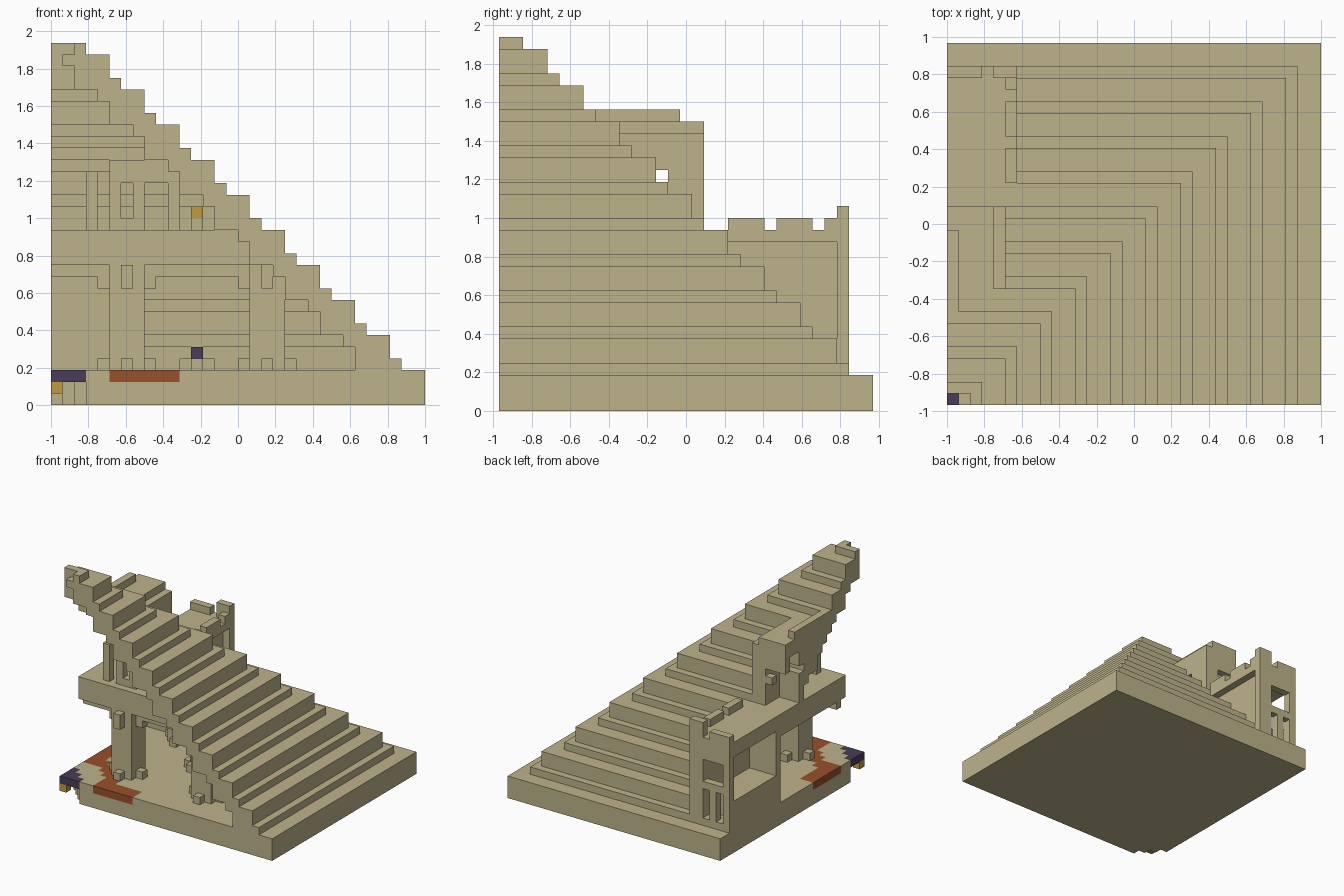
import bpy, bmesh, math
from mathutils import Vector

if "Cube" in bpy.data.objects:
    bpy.data.objects.remove(bpy.data.objects["Cube"], do_unlink=True)

U = 1 / 16                       # block size
ORIGIN = Vector((-1, -0.96875, 0))
cells = {}                       # block -> (part name, colour index)


def fill(part, x, y, z, colour=0):
    for i in range(*x):
        for j in range(*y):
            for k in range(*z):
                cells[i, j, k] = (part, colour)


def cut(x, y, z):
    for i in range(*x):
        for j in range(*y):
            for k in range(*z):
                cells.pop((i, j, k), None)


def make_material(name, rgb):
    m = bpy.data.materials.new(name)
    m.use_nodes = True
    m.diffuse_color = (*rgb, 1)
    m.node_tree.nodes["Principled BSDF"].inputs["Base Color"].default_value = (*rgb, 1)
    return m


STONE, RED, PURPLE, GOLD = range(4)
materials = [make_material("sandstone", (0.51, 0.45, 0.26)),
             make_material("red_clay", (0.32, 0.08, 0.025)),
             make_material("dark_purple", (0.065, 0.045, 0.10)),
             make_material("gold", (0.54, 0.33, 0.05))]

# Stepped roof shell: treads alternate one and two blocks high
size, top, bottom = 30, 4, 3
step = 0
while size >= 3:
    for k in range(bottom, top):
        inner = min(26 - 3 * ((k - 3) // 3), 30 - k)
        fill("stepped_roof", (0, size), (0, size - 1), (k, k + 1))
        cut((0, inner), (0, inner - 1), (k, k + 1))
    size -= 1 if step % 2 == 0 else 2
    bottom, top = top, top + (2 if step % 2 == 0 else 1)
    step += 1
cut((0, 2), (0, 1), (30, 31))
cut((0, 1), (0, 1), (29, 30))

# Upper floor, between the shell walls
for i in range(20):
    for j in range(4, 19):
        for k in range(12, 15):
            cells.setdefault((i, j, k), ("upper_floor", STONE))

# Back hall with terrace on top
cut((0, 5), (18, 31), (3, 31))
fill("hall_inner_wall", (0, 6), (18, 19), (3, 13))
fill("hall_floor", (0, 5), (19, 28), (3, 7))
fill("hall_side_wall", (4, 5), (19, 28), (7, 13))
fill("terrace", (0, 5), (17, 29), (13, 15))
fill("terrace_rim", (5, 6), (19, 29), (14, 15))
fill("hall_facade", (0, 6), (28, 29), (3, 15))
for x, z in (((1, 2), (4, 8)), ((3, 4), (4, 8)), ((1, 4), (9, 12))):
    cut(x, (28, 29), z)
cut((1, 4), (27, 28), (4, 7))
for a, b in ((19, 22), (23, 26), (27, 29)):
    fill("terrace_battlement", (5, 6), (a, b), (15, 16))
fill("terrace_battlement", (0, 3), (28, 29), (15, 16))
fill("terrace_battlement", (4, 6), (28, 29), (15, 17))

# Dormer above the terrace
fill("dormer", (0, 5), (7, 17), (20, 23))
fill("dormer", (0, 4), (7, 17), (23, 24))
fill("dormer_ridge", (0, 1), (7, 15), (24, 25))
fill("dormer_side_wall", (3, 5), (14, 17), (15, 20))
fill("dormer_side_wall", (2, 3), (16, 17), (18, 19))
cut((0, 3), (14, 16), (15, 22))
cut((0, 3), (14, 17), (15, 18))
cut((0, 8), (0, 7), (20, 22))
for k in range(20, 25):
    cut((0, 30 - k), (7, 29 - k), (k, k + 1))

# Pillared wall around the upper room
for i in (3, 5, 7, 10):
    fill("room_pillar", (i, i + 1), (5, 6), (15, 20))
fill("room_lintel", (5, 11), (5, 6), (19, 21))
fill("room_rail", (5, 8), (5, 6), (15, 16))
fill("room_pillar", (3, 4), (8, 10), (15, 20))
for i, j in ((3, 12), (7, 10), (10, 7), (12, 6)):
    fill("lamp_stand", (i, i + 1), (j, j + 1), (15, 16))
    fill("lamp", (i, i + 1), (j, j + 1), (16, 17), GOLD)

# Three columns with feet and brackets, joined by beams
for i, j in ((5, 4), (17, 4), (5, 16)):
    fill("column", (i, i + 3), (j, j + 3), (3, 12))
    for di, dj in ((-1, 1), (3, 1), (1, -1), (1, 3)):
        a, b = i + di, j + dj
        fill("column_foot", (a, a + 1), (b, b + 1), (3, 4))
        fill("column_bracket", (a, a + 1), (b, b + 1), (10, 12))
fill("beam", (0, 20), (5, 6), (11, 12))
fill("beam", (6, 7), (4, 19), (11, 12))

# Brazier in the middle of the room
fill("brazier", (11, 14), (11, 12), (3, 4))
fill("brazier", (12, 13), (10, 13), (3, 4))
fill("brazier_flame", (12, 13), (11, 12), (4, 5), PURPLE)

# Base with a coloured floor pattern and an undercut corner
fill("base", (0, 32), (0, 31), (0, 3))
for i in range(12):
    for j in range(12):
        band = min(i, j) < 2 and 5 <= max(i, j) < 11
        arc = 4.5 <= math.hypot(i, j) < 6.5
        if i + j < 3:
            cells[i, j, 2] = ("base", PURPLE)
        elif band or arc:
            cells[i, j, 2] = ("base", RED)
cut((0, 3), (0, 1), (0, 2))
cut((0, 2), (0, 2), (0, 2))
cut((0, 1), (0, 3), (0, 2))
fill("corner_gem", (0, 1), (0, 1), (1, 2), GOLD)


# Turn each part into a mesh of its exposed faces
def build(part):
    bm = bmesh.new()
    for cell, (owner, colour) in cells.items():
        if owner != part:
            continue
        centre = Vector(cell) + Vector((0.5, 0.5, 0.5))
        for axis in range(3):
            for sign in (-1, 1):
                n = Vector((0, 0, 0))
                n[axis] = sign
                if tuple(int(c + d) for c, d in zip(cell, n)) in cells:
                    continue
                a = Vector((0, 0, 0))
                a[(axis + 1) % 3] = 1
                b = n.cross(a)
                ring = [n + a + b, n - a + b, n - a - b, n + a - b]
                face = bm.faces.new([bm.verts.new(ORIGIN + (centre + r / 2) * U) for r in ring])
                face.material_index = colour
    bmesh.ops.remove_doubles(bm, verts=bm.verts, dist=U / 100)
    bmesh.ops.dissolve_limit(bm, angle_limit=0.01, verts=bm.verts, edges=bm.edges,
                             delimit={'MATERIAL', 'NORMAL'})
    mesh = bpy.data.meshes.new(part)
    bm.to_mesh(mesh)
    bm.free()
    for m in materials:
        mesh.materials.append(m)
    bpy.context.collection.objects.link(bpy.data.objects.new(part, mesh))


for part in sorted({owner for owner, _ in cells.values()}):
    build(part)
